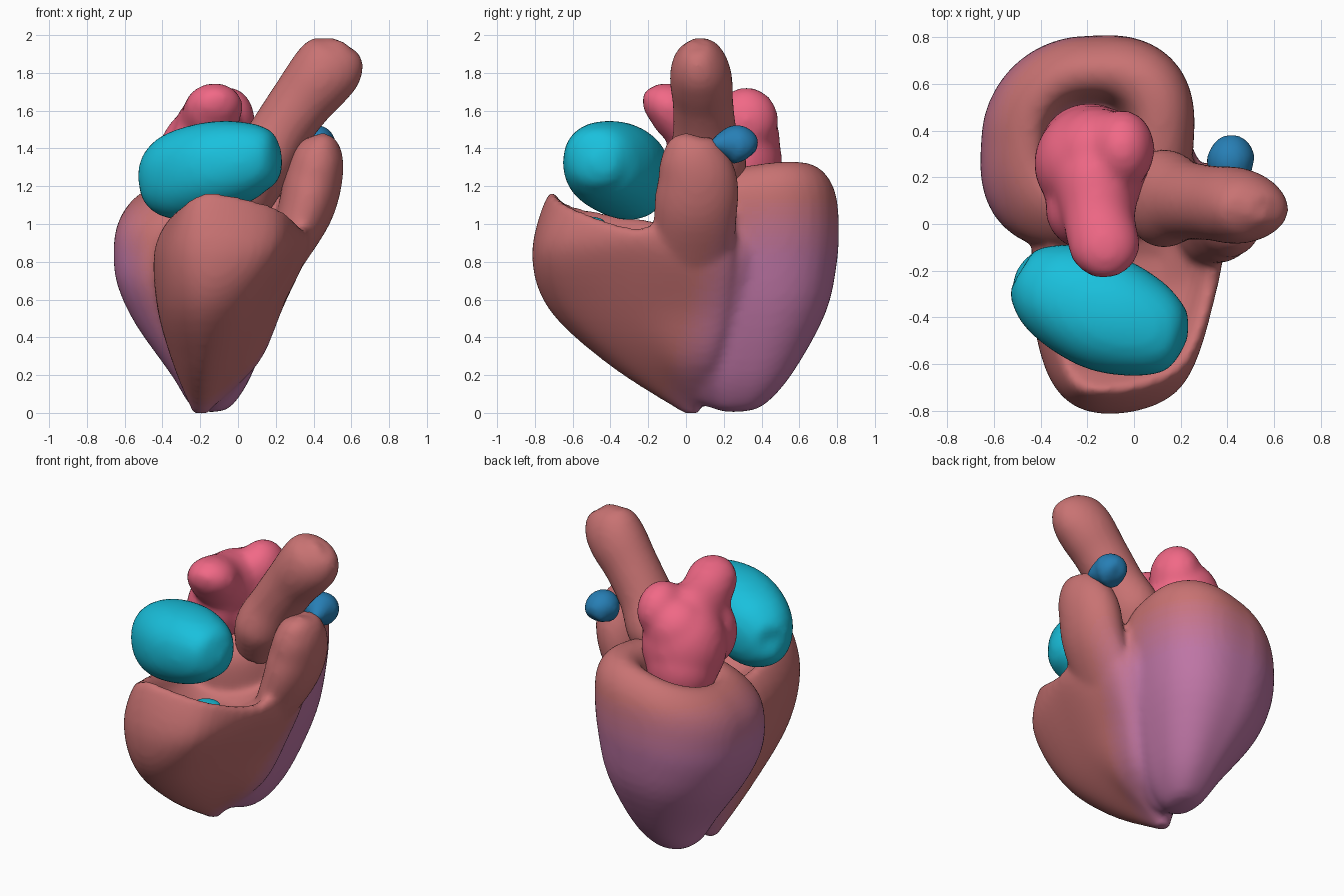
import bpy, bmesh, math
from mathutils import Vector, Matrix

if "Cube" in bpy.data.objects:
    bpy.data.objects.remove(bpy.data.objects["Cube"])


def clamp(v):
    return max(0.0, min(1.0, v))


def spline(pts, steps, closed=False):
    """Catmull-Rom resampling of points of any dimension."""
    n, out = len(pts), []
    for i in range(n if closed else n - 1):
        idx = [(i + k) % n if closed else max(0, min(n - 1, i + k)) for k in (-1, 0, 1, 2)]
        a, b, c, d = [pts[k] for k in idx]
        for s in range(steps):
            t = s / steps
            out.append([0.5 * (2 * q + (r - p) * t + (2 * p - 5 * q + 4 * r - w) * t * t
                               + (3 * q - p - 3 * r + w) * t ** 3) for p, q, r, w in zip(a, b, c, d)])
    if not closed:
        out.append(list(pts[-1]))
    return out


def loft(bm, rings):
    """Closed skin over rings of equal length."""
    vs = [[bm.verts.new(p) for p in r] for r in rings]
    n = len(vs[0])
    for a, b in zip(vs, vs[1:]):
        for i in range(n):
            j = (i + 1) % n
            bm.faces.new((a[i], a[j], b[j], b[i]))
    bm.faces.new(vs[0][::-1])
    bm.faces.new(vs[-1])


def spow(v, e):
    return math.copysign(abs(v) ** e, v)


def tube(bm, path, ref, n=28, e=1.0):
    """Path rows: x, y, z, side radius, radius along ref; e < 1 squares the section."""
    ref, path, rings = Vector(ref), spline(path, 5), []
    for i, p in enumerate(path):
        a, b = path[max(0, i - 1)], path[min(len(path) - 1, i + 1)]
        t = (Vector(b[:3]) - Vector(a[:3])).normalized()
        up = (ref - ref.dot(t) * t).normalized()
        side = up.cross(t)
        angs = [2 * math.pi * k / n for k in range(n)]
        rings.append([Vector(p[:3]) + side * max(.004, p[3]) * spow(math.cos(g), e)
                      + up * max(.004, p[4]) * spow(math.sin(g), e) for g in angs])
    loft(bm, rings)


def ball(bm, c, r, rx=0.0):
    m = Matrix.Translation(c) @ Matrix.Rotation(rx, 4, 'X') @ Matrix.Diagonal((*r, 1))
    bmesh.ops.create_uvsphere(bm, u_segments=28, v_segments=18, radius=1, matrix=m)


def material(name, col):
    m = bpy.data.materials.new(name)
    m.diffuse_color = (*col, 1)
    m.use_nodes = True
    m.node_tree.nodes["Principled BSDF"].inputs["Base Color"].default_value = m.diffuse_color
    return m


def finish(bm, name, mats, voxel=None, smooth=0):
    bmesh.ops.recalc_face_normals(bm, faces=bm.faces)
    me = bpy.data.meshes.new(name)
    bm.to_mesh(me)
    bm.free()
    ob = bpy.data.objects.new(name, me)
    bpy.context.collection.objects.link(ob)
    if voxel:
        rm = ob.modifiers.new("fuse", 'REMESH')
        rm.mode, rm.voxel_size = 'VOXEL', voxel
        sm = ob.modifiers.new("soften", 'SMOOTH')
        sm.factor, sm.iterations = 0.5, smooth
        dg = bpy.context.evaluated_depsgraph_get()
        me = bpy.data.meshes.new_from_object(ob.evaluated_get(dg))
        ob.modifiers.clear()
        ob.data = me
    me.materials.clear()
    for m in mats:
        me.materials.append(m)
    for p in me.polygons:
        p.use_smooth = True
    return ob


# Ventricles: left cup with thick rim and hollow top (z, cx, cy, rx, ry), bulged along one diagonal
bm = bmesh.new()
cup = [(0.005, -.14, .25, .03, .04), (.04, -.14, .27, .11, .14), (.2, -.135, .3, .21, .26),
       (.5, -.175, .35, .36, .385), (.75, -.2, .35, .435, .445), (.95, -.2, .35, .455, .455),
       (1.1, -.195, .35, .44, .435), (1.2, -.195, .36, .375, .365), (1.24, -.2, .37, .28, .28),
       (1.2, -.2, .37, .2, .2), (1.05, -.2, .37, .15, .15)]
rings = []
for z, cx, cy, rx, ry in spline(cup, 4):
    ring = []
    for k in range(48):
        a = 2 * math.pi * k / 48
        g = 1 + .12 * max(0, math.sin(2 * a)) ** 1.5
        x, y = cx + g * rx * math.cos(a), cy + g * ry * math.sin(a)
        ring.append((x, y, z * (1 + .2 * (x + .2) + .1 * (y - .35))))
    rings.append(ring)
loft(bm, rings)

# Right ventricle: crescent wrapped on the front, same eight stations per level
levels = [
    (.25, [(-.33, 0), (-.31, -.25), (-.2, -.40), (-.08, -.34), (.02, -.15), (.09, 0), (.07, .16), (-.15, .18)]),
    (.55, [(-.41, -.05), (-.38, -.5), (-.2, -.72), (.03, -.64), (.17, -.3), (.23, 0), (.19, .24), (-.15, .2)]),
    (.85, [(-.43, -.1), (-.38, -.62), (-.17, -.81), (.18, -.72), (.33, -.3), (.37, 0), (.28, .27), (-.15, .2)])]
rim_z = [1.0, 1.08, 1.155, 1.08, .97, 1.03, 1.05, 1.0]
rim = [(-.36, -.1), (-.31, -.6), (-.15, -.73), (.2, -.63), (.35, -.28), (.37, 0), (.28, .22), (-.15, .15)]
rim = [(x, y, z) for (x, y), z in zip(rim, rim_z)]
tip = [(-.2 + .04 * math.cos(a), .03 + .04 * math.sin(a), -.003)
       for a in [math.pi + k * math.pi / 4 for k in range(8)]]
shape = [tip] + [[(x, y, z) for x, y in pts] for z, pts in levels] + [rim]
for s, drop in ((.82, .0), (.68, .06), (.3, .1)):
    shape.append([(s * x, s * y + (1 - s) * -.3, z + (.95 - z) * (1 - s) * 1.4 - drop) for x, y, z in rim])
around = [spline(r, 6, True) for r in shape]
columns = [spline([r[i] for r in around], 5) for i in range(48)]
loft(bm, [[c[j] for c in columns] for j in range(len(columns[0]))])

# Outflow tract rising on the right
tube(bm, [(.1, .05, .5, .05, .08), (.24, .04, .8, .1, .2), (.35, .05, 1.05, .145, .22),
          (.395, .06, 1.22, .155, .215), (.425, .03, 1.36, .135, .175), (.44, .01, 1.44, .09, .115),
          (.44, .01, 1.48, .02, .02)], (0, 1, 0))

# Muscle bridging the ventricles on the right side and underneath
tube(bm, [(-.15, .13, .03, .02, .02), (-.11, .14, .1, .06, .11), (-.02, .15, .28, .1, .13),
          (.08, .19, .55, .115, .15), (.15, .23, .85, .13, .16), (.18, .23, 1.05, .06, .1)], (0, 1, 0))

# Red-to-purple gradient in steps
red, purple, N = (.58, .17, .17), (.52, .18, .38), 14
shades = [material("muscle_%d" % i, [a + (b - a) * i / (N - 1) for a, b in zip(red, purple)])
          for i in range(N)]
heart = finish(bm, "ventricles", shades, .02, 8)
for p in heart.data.polygons:
    x, y, z = p.center
    f = clamp((1.15 - z) / .35) * clamp((y - .3 * z + .17 + max(0, -.3 - x)) / .28)
    p.material_index = int(f * (N - 1) + .5)

# Aorta
bm = bmesh.new()
tube(bm, [(.05, .11, 1.1, .12, .12), (.12, .11, 1.3, .21, .17), (.22, .1, 1.48, .17, .16),
          (.33, .09, 1.64, .16, .165), (.425, .08, 1.76, .165, .18), (.49, .07, 1.84, .15, .18),
          (.535, .06, 1.9, .115, .15), (.56, .05, 1.945, .06, .08), (.562, .05, 1.948, .005, .005)],
     (-1, 0, 1))
finish(bm, "aorta", [shades[0]], .02, 3)

# Right atrium with a valve leaflet below it
cyan = material("cyan", (.01, .53, .72))
bm = bmesh.new()
tube(bm, [(-.49, -.19, 1.22, .02, .02), (-.465, -.205, 1.22, .12, .14), (-.34, -.28, 1.245, .215, .23),
          (-.12, -.385, 1.305, .25, .24), (.08, -.455, 1.335, .205, .2), (.19, -.48, 1.33, .13, .13),
          (.23, -.49, 1.33, .02, .02)], (0, 0, 1), e=.9)
finish(bm, "right_atrium", [cyan], .025, 7)
bm = bmesh.new()
ball(bm, (.13, -.53, 1.01), (.09, .1, .03))
finish(bm, "valve_leaflet", [cyan])

# Left atrium with two lobes
bm = bmesh.new()
ball(bm, (-.17, .26, 1.33), (.26, .25, .3))
ball(bm, (-.19, .31, 1.22), (.22, .21, .25))
ball(bm, (-.21, .06, 1.35), (.17, .17, .22))
ball(bm, (-.05, .32, 1.55), (.14, .17, .175))
ball(bm, (-.15, .3, 1.45), (.2, .2, .2))
tube(bm, [(-.1, -.23, 1.65, .02, .02), (-.105, -.205, 1.65, .09, .07), (-.12, -.12, 1.63, .15, .125),
          (-.15, .02, 1.55, .155, .17), (-.16, .2, 1.46, .18, .21), (-.17, .25, 1.43, .02, .02)], (0, 0, 1))
finish(bm, "left_atrium", [material("pink", (.88, .14, .24))], .022, 14)

# Pulmonary valve: pointed cap
bm = bmesh.new()
tube(bm, [(.46, .12, 1.4, .01, .01), (.45, .17, 1.42, .05, .05), (.42, .25, 1.425, .1, .1),
          (.41, .31, 1.405, .095, .095), (.4, .345, 1.38, .055, .055), (.4, .355, 1.37, .01, .01)], (0, 0, 1))
finish(bm, "pulmonary_valve", [material("blue", (.02, .21, .46))], .015, 4)
